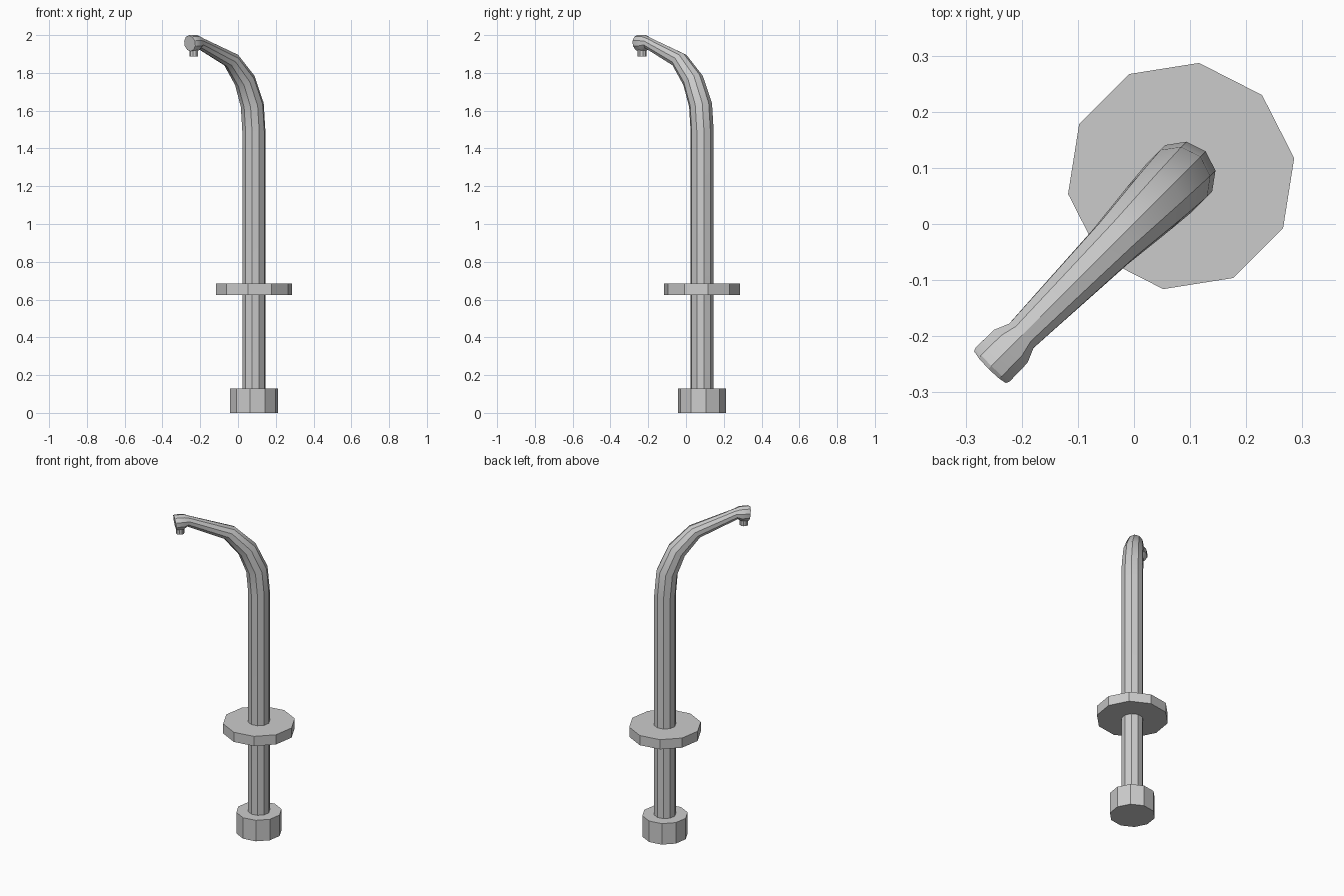
import bpy, bmesh, math
from mathutils import Vector

if "Cube" in bpy.data.objects:
    bpy.data.objects.remove(bpy.data.objects["Cube"])

SIDES = 10
CENTRE = Vector((0.084, 0.0855, 0))
OUT = Vector((-1, -1, 0)).normalized()    # direction the spout points
SIDE = Vector((1, -1, 0)).normalized()
UP = Vector((0, 0, 1))


def tube(name, rings, sides=SIDES):
    """Loft rings given as (distance along OUT, height, radius, lean in degrees)."""
    bm = bmesh.new()
    loops = []
    for u, z, r, lean in rings:
        a = math.radians(lean)
        across = OUT * math.cos(a) - UP * math.sin(a)
        mid = CENTRE + OUT * u + UP * z
        loops.append([bm.verts.new(mid + across * r * math.cos(t) + SIDE * r * math.sin(t))
                      for t in (2 * math.pi * i / sides for i in range(sides))])
    for lo, hi in zip(loops, loops[1:]):
        for i in range(sides):
            j = (i + 1) % sides
            bm.faces.new((lo[i], lo[j], hi[j], hi[i]))
    bm.faces.new(loops[0])
    bm.faces.new(loops[-1])
    bmesh.ops.recalc_face_normals(bm, faces=bm.faces)
    mesh = bpy.data.meshes.new(name)
    bm.to_mesh(mesh)
    bm.free()
    obj = bpy.data.objects.new(name, mesh)
    bpy.context.collection.objects.link(obj)
    bpy.ops.object.select_all(action='DESELECT')
    obj.select_set(True)
    bpy.context.view_layer.objects.active = obj
    bpy.ops.object.shade_smooth_by_angle(angle=math.radians(30))
    return obj


# Foot and mid collar
tube("base", [(0, 0, 0.129, 0), (0, 0.13, 0.129, 0)])
tube("collar_disc", [(0, 0.625, 0.204, 0), (0, 0.685, 0.204, 0)])

# Post that bends over into a tapering spout with a flared head
tube("post_and_spout", [
    (0, 0.10, 0.062, 0),
    (0, 1.49, 0.062, 0),
    (0.012, 1.63, 0.062, 12),
    (0.068, 1.76, 0.057, 32),
    (0.170, 1.868, 0.046, 48),
    (0.405, 1.958, 0.032, 74),
    (0.430, 1.957, 0.044, 86),
    (0.474, 1.957, 0.045, 96),
    (0.480, 1.956, 0.042, 98),
])

# Outlet under the head
tube("nozzle", [(0.450, 1.888, 0.024, 0), (0.450, 1.95, 0.024, 0)])
